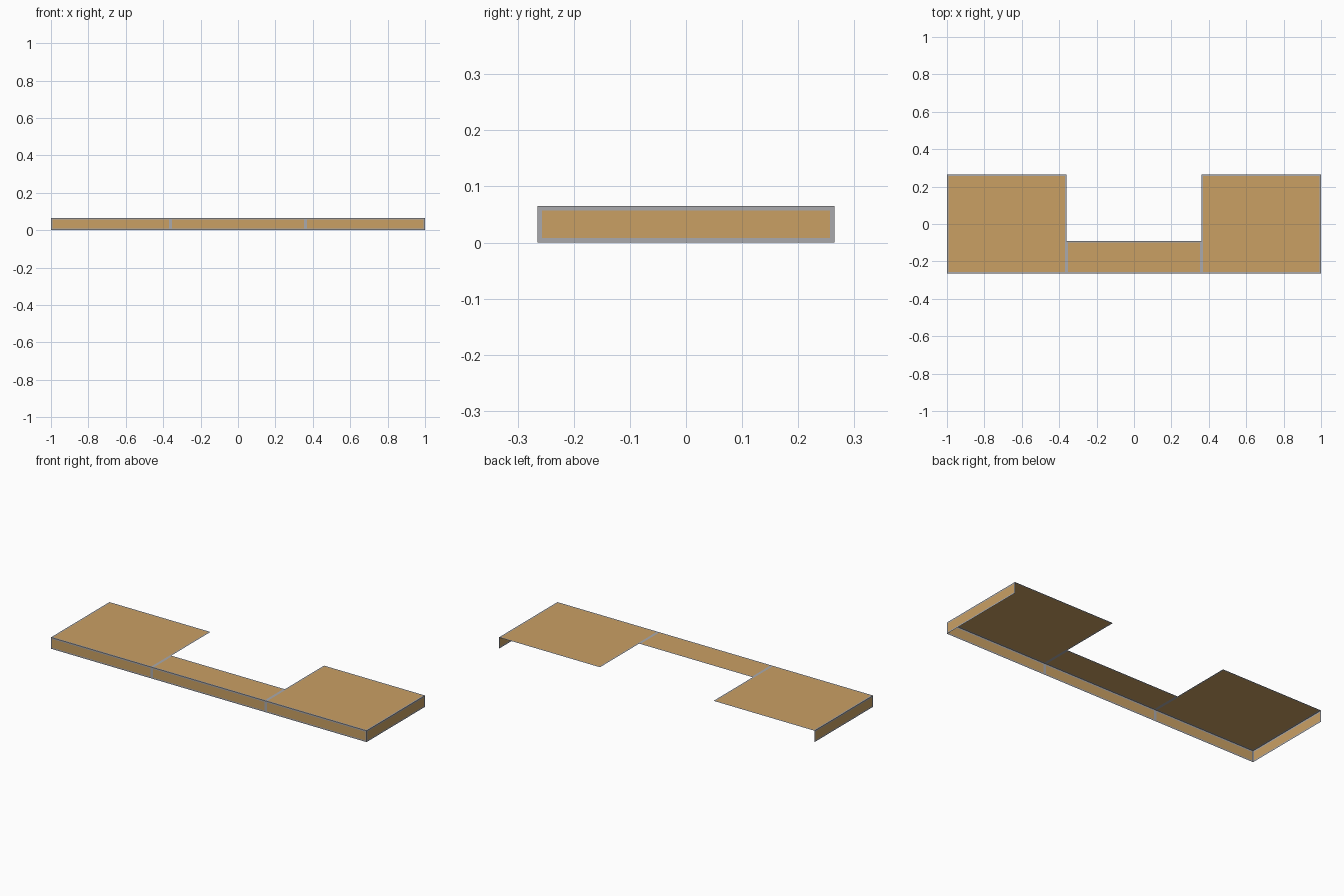
import bpy
import bmesh

if "Cube" in bpy.data.objects:
    bpy.data.objects.remove(bpy.data.objects["Cube"])

W, D, H = 1.0, 0.2645, 0.065     # half width, half depth, height
INNER, REAR = 0.36, -0.09        # inner edge of wings, rear edge of the bridge
BORDER = 0.008                   # width of the grey edging on each panel


def material(name, rgb):
    m = bpy.data.materials.new(name)
    m.diffuse_color = (*rgb, 1)
    m.use_nodes = True
    m.node_tree.nodes["Principled BSDF"].inputs["Base Color"].default_value = m.diffuse_color
    return m


wood = material("light wood", (0.591, 0.352, 0.127))
grey = material("grey edging", (0.40, 0.40, 0.42))


def panel(name, origin, u, v):
    """Thin sheet spanned by u and v, normal u x v, with an inset grey border."""
    o = origin
    p = [o,
         tuple(a + b for a, b in zip(o, u)),
         tuple(a + b + c for a, b, c in zip(o, u, v)),
         tuple(a + c for a, c in zip(o, v))]
    bm = bmesh.new()
    face = bm.faces.new([bm.verts.new(q) for q in p])
    bm.normal_update()
    ring = bmesh.ops.inset_region(bm, faces=[face], thickness=BORDER,
                                  use_boundary=True, use_even_offset=True)
    for f in ring["faces"]:
        f.material_index = 1
    mesh = bpy.data.meshes.new(name)
    bm.to_mesh(mesh)
    bm.free()
    mesh.materials.append(wood)
    mesh.materials.append(grey)
    obj = bpy.data.objects.new(name, mesh)
    bpy.context.collection.objects.link(obj)
    return obj


# Wide end wings: top, front apron and outer side apron
for side, x0, x1 in (("left", -W, -INNER), ("right", INNER, W)):
    panel(side + "_top", (x0, -D, H), (x1 - x0, 0, 0), (0, 2 * D, 0))
    panel(side + "_front_apron", (x0, -D, 0), (x1 - x0, 0, 0), (0, 0, H))
panel("right_side_apron", (W, -D, 0), (0, 2 * D, 0), (0, 0, H))
panel("left_side_apron", (-W, D, 0), (0, -2 * D, 0), (0, 0, H))

# Narrow bridge joining the wings
panel("bridge_top", (-INNER, -D, H), (2 * INNER, 0, 0), (0, REAR + D, 0))
panel("bridge_front_apron", (-INNER, -D, 0), (2 * INNER, 0, 0), (0, 0, H))
